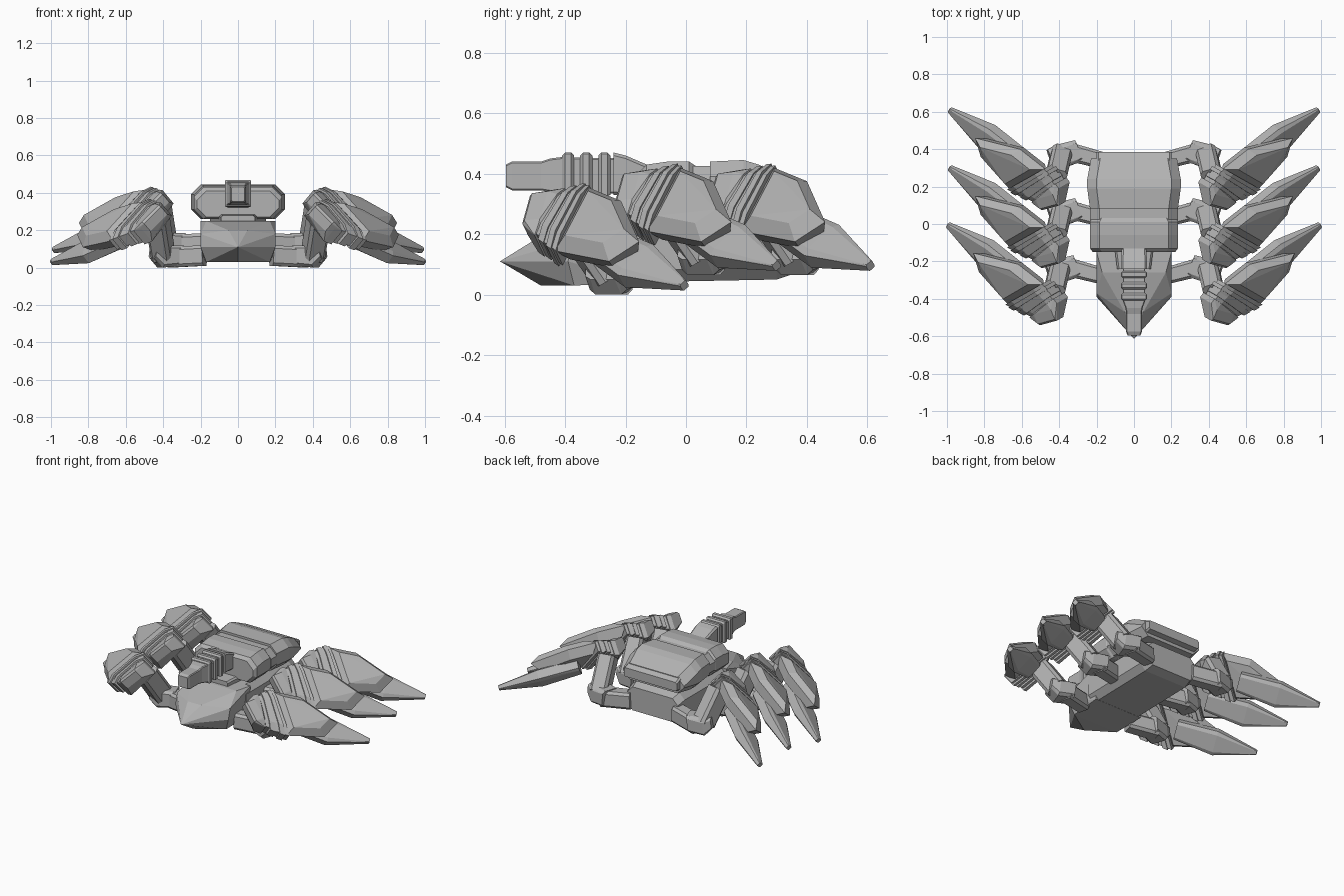
import bpy
import bmesh
from mathutils import Vector

cube = bpy.data.objects.get("Cube")
if cube:
    bpy.data.objects.remove(cube, do_unlink=True)

shade = (.45, .45, .45, 1)
grey = bpy.data.materials.new("armour grey")
grey.use_nodes = True
grey.diffuse_color = shade
grey.node_tree.nodes["Principled BSDF"].inputs["Base Color"].default_value = shade


def finish(name, bm):
    bmesh.ops.recalc_face_normals(bm, faces=bm.faces)
    mesh = bpy.data.meshes.new(name)
    bm.to_mesh(mesh)
    bm.free()
    mesh.materials.append(grey)
    bpy.context.collection.objects.link(bpy.data.objects.new(name, mesh))


def hull(name, points):
    """Closed faceted solid wrapped around the points."""
    bm = bmesh.new()
    for point in points:
        bm.verts.new(point)
    bmesh.ops.convex_hull(bm, input=bm.verts)
    loose = [vert for vert in bm.verts if not vert.link_faces]
    bmesh.ops.delete(bm, geom=loose, context='VERTS')
    bmesh.ops.dissolve_limit(bm, angle_limit=.03, verts=bm.verts, edges=bm.edges)
    finish(name, bm)


def loft(name, chamfer, rings):
    """Skin chamfered box sections along y, each (y, half width, bottom, top)."""
    bm = bmesh.new()
    loops = []
    for y, wide, low, high in rings:
        inset = wide - chamfer
        half = [(wide, low + chamfer), (wide, high - chamfer), (inset, high)]
        outline = half + [(-inset, high), (-wide, high - chamfer),
                          (-wide, low + chamfer), (-inset, low), (inset, low)]
        loops.append([bm.verts.new((x, y, z)) for x, z in outline])
    for near, far in zip(loops, loops[1:]):
        for i in range(len(near)):
            bm.faces.new((near[i - 1], near[i], far[i], far[i - 1]))
    bm.faces.new(loops[0])
    bm.faces.new(loops[-1])
    finish(name, bm)


def strut(stations, side):
    """Points of a chamfered beam through stations of (centre, half width, half depth)."""
    along = (Vector(stations[-1][0]) - Vector(stations[0][0])).normalized()
    depth_axis = along.cross(side).normalized()
    width_axis = depth_axis.cross(along)
    points = []
    for centre, width, depth in stations:
        for a, b in ((.7, 1), (1, .7)):
            for i in (-a, a):
                for j in (-b, b):
                    points.append(Vector(centre) + width_axis * width * i + depth_axis * depth * j)
    return points


# Wedge nose, modelled as one half and mirrored
nose = [(.2, -.39, .11), (0, -.615, .11), (.17, -.37, .03), (0, -.48, .03),
        (.2, -.37, .18), (.17, -.26, .25), (.05, -.47, .2), (.2, -.15, .25), (.18, -.15, .04)]
hull("nose", [(side * x, y, z) for x, y, z in nose for side in (-1, 1)])

# Lower body and the neck that carries the carapace
loft("lower_body", .04, [(-.2, .2, .04, .25), (.3, .2, .05, .25), (.36, .19, .07, .23)])
loft("neck", .01, [(-.24, .09, .22, .28), (.25, .15, .22, .3)])

# Carapace with a stepped front collar, domed back and rear bar
loft("carapace_collar", .05, [(-.15, .22, .27, .41), (-.13, .235, .26, .43),
                              (-.06, .235, .26, .44), (.01, .235, .26, .44), (.04, .22, .27, .42)])
loft("carapace_rib", .05, [(.02, .235, .27, .425), (.09, .235, .27, .425)])
loft("carapace_back", .05, [(.08, .235, .26, .44), (.19, .25, .26, .445),
                            (.24, .25, .26, .43), (.35, .23, .27, .38)])
loft("rear_bar", .01, [(.34, .2, .29, .38), (.385, .2, .3, .36)])

# Gun barrel, cooling rings and mount
loft("gun_barrel", .005, [(-.595, .035, .355, .43), (-.575, .042, .345, .44),
                          (-.48, .042, .345, .44), (-.45, .045, .34, .45),
                          (-.41, .06, .335, .455), (-.2, .06, .335, .45)])
for index in range(3):
    middle = .06 * index - .39
    loft("gun_ring", .005, [(middle + step, .08 - abs(step), .32 + abs(step) / 2, .48 - abs(step))
                            for step in (-.02, -.01, .01, .02)])
loft("gun_mount", .01, [(-.24, .07, .33, .47), (-.2, .07, .33, .46),
                        (-.13, .065, .32, .43), (-.07, .065, .32, .43)])

# Guide lines for the leg armour: upper and lower edges running from knee to shell
UP = Vector((0, 0, 1))
OUT = Vector((.6, -.34, .72)).normalized()
TOP, TOP_END = Vector((.41, -.1, .41)), Vector((.47, -.02, .42))
LOW, LOW_END = Vector((.53, -.2, .26)), Vector((.66, -.13, .21))


def section(place, inner, outer, widen=0):
    """One chamfered cross-section of leg armour at a place along the guide lines."""
    high, low = TOP.lerp(TOP_END, place), LOW.lerp(LOW_END, place)
    grow = (high - low).normalized() * widen
    high, low = high + grow, low - grow
    edges = [end + OUT * height for end in (high, low) for height in (inner, outer / 3)]
    return edges + [high.lerp(low, f) + OUT * outer for f in (.2, .8)]


def band(start, end, inner, outer, widen=0):
    return section(start, inner, outer, widen) + section(end, inner, outer, widen)


# Five-sided armour shell with a raised crown and a tapered underside
rim = [TOP_END, Vector((.61, .09, .375)), Vector((.85, .15, .24)),
       Vector((.82, .05, .175)), LOW_END]
centre = sum(rim, Vector()) / len(rim)
crown = [point.lerp(centre, .3) + OUT * .04 for point in rim]
underside = [point.lerp(centre, .2) - OUT * .06 for point in rim]

leg = {
    "hip": strut([((.17, .03, .13), .055, .045), ((.36, .08, .12), .055, .05)], UP),
    "hip_joint": strut([((.3, .08, .13), .055, .06), ((.4, .05, .12), .055, .065),
                        ((.445, .03, .15), .035, .06)], UP),
    "upper_leg": strut([((.39, .06, .13), .055, .065), ((.42, -.07, .32), .055, .065)], OUT),
    "knee": strut([((.4, -.165, .375), .04, .04), ((.49, -.19, .285), .04, .04)], OUT)
            + band(-.2, .1, -.09, .025),
    "knee_collar": band(.05, .35, -.08, .02, -.01),
    "band_inner": band(.3, .55, -.07, .03, .005),
    "band_core": band(.4, 1.1, -.06, .025),
    "band_outer": band(.7, .92, -.07, .035, .008),
    "shell": rim + crown + underside,
    "claw": strut([((.58, .01, .24), .06, .04), ((.78, .15, .16), .08, .04),
                   ((.985, .3, .095), .014, .014)], TOP - LOW),
}

# Three pairs of legs, the front pair set lower
rows = {"front": (.01, -.305, -.065), "middle": (0, 0, 0), "rear": (0, .31, 0)}
for row, shift in rows.items():
    for side, sign in (("left", 1), ("right", -1)):
        for part, points in leg.items():
            placed = [point + Vector(shift) for point in points]
            hull(f"{row}_{side}_{part}", [(sign * p.x, p.y, p.z) for p in placed])
